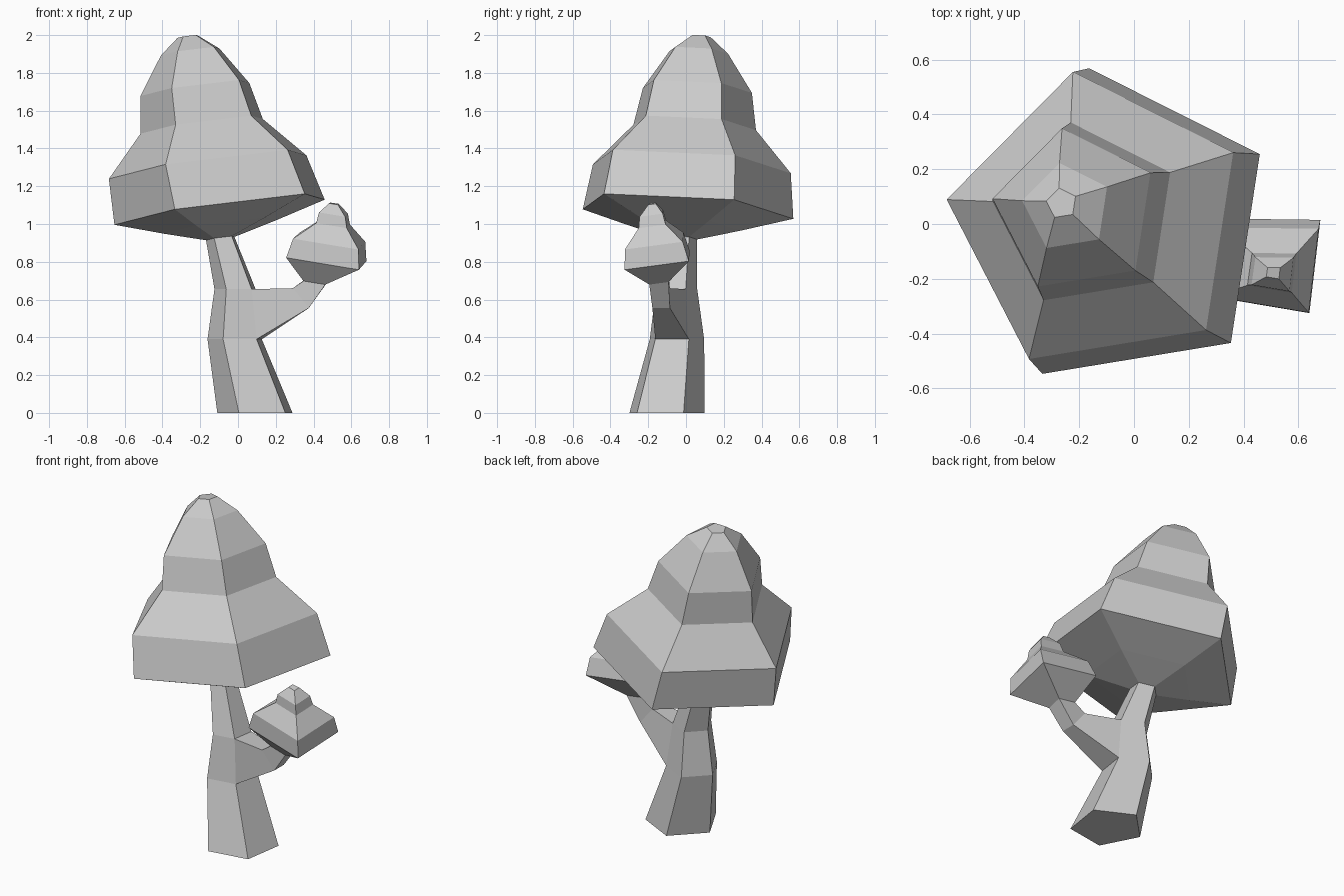
import bpy, bmesh, math
from mathutils import Vector

if "Cube" in bpy.data.objects:
    bpy.data.objects.remove(bpy.data.objects["Cube"], do_unlink=True)

grey = bpy.data.materials.new("light_grey")
grey.use_nodes = True
grey.diffuse_color = (0.6, 0.6, 0.6, 1)
grey.node_tree.nodes["Principled BSDF"].inputs["Base Color"].default_value = (0.6, 0.6, 0.6, 1)

PENTAGON = [(math.cos(math.radians(27.3 + 72 * k)), math.sin(math.radians(27.3 + 72 * k)))
            for k in range(5)]
# Slightly skewed square used by the side cap
SQUARE = [(.173, -.187), (.213, .153), (-.172, .158), (-.212, -.122)]


def ring(shape, x, y, z, size, tilt=(0, 0)):
    """Cross-section of the given shape, with z sloping along x and y."""
    return [Vector((x + size * u, y + size * v, z + size * (u * tilt[0] + v * tilt[1])))
            for u, v in shape]


def loft(name, rings, close_start=False, close_end=False, opening=None):
    """Join successive rings with flat quads; opening is one (segment, side) left out."""
    bm = bmesh.new()
    loops = [[bm.verts.new(p) for p in r] for r in rings]
    n = len(rings[0])
    for s, (low, high) in enumerate(zip(loops, loops[1:])):
        for i in range(n):
            if (s, i) != opening:
                j = (i + 1) % n
                bm.faces.new((low[i], low[j], high[j], high[i]))
    if close_start:
        bm.faces.new(loops[0][::-1])
    if close_end:
        bm.faces.new(loops[-1])
    mesh = bpy.data.meshes.new(name)
    bm.to_mesh(mesh)
    bm.free()
    mesh.materials.append(grey)
    obj = bpy.data.objects.new(name, mesh)
    bpy.context.collection.objects.link(obj)
    return obj


# Main cap: neck, underside, rim, then stepped rings up to the tip
LEAN = (.13, -.065)
cap = [ring(PENTAGON, *r, LEAN) for r in (
    (-.09, -.02, .925, .08),
    (-.08, -.02, .992, .315),
    (-.068, -.017, 1.078, .593),
    (-.133, .005, 1.316, .557),
    (-.175, .03, 1.526, .345),
    (-.213, .046, 1.72, .307),
    (-.245, .06, 1.915, .165),
    (-.264, .075, 1.993, .057))]
loft("main_cap", cap, close_end=True)

# Trunk, open on the side where the branch leaves
trunk = [ring(PENTAGON, *r) for r in (
    (.1, -.11, 0, .212),
    (-.01, -.055, .39, .153),
    (-.01, -.055, .655, .116))] + [cap[0]]
loft("trunk", trunk, close_start=True, opening=(1, 4))

# Side cap, leaning away from the trunk
SIDE_LEAN = (-.14, .15)
side_cap = [ring(SQUARE, *r, SIDE_LEAN) for r in (
    (.41, -.138, .695, .3),
    (.467, -.138, .81, 1),
    (.482, -.155, .912, .9),
    (.503, -.172, 1.0, .42),
    (.505, -.178, 1.057, .36),
    (.508, -.178, 1.108, .12))]
loft("side_cap", side_cap, close_end=True)

# Branch from the trunk opening to the side cap
elbow = [Vector((x, y, z)) for x, z, ys in ((.375, .555, (-.178, -.085)), (.29, .66, (-.085, -.178)))
         for y in ys]
loft("branch", [[trunk[1][4], trunk[1][0], trunk[2][0], trunk[2][4]], elbow, side_cap[0]])
